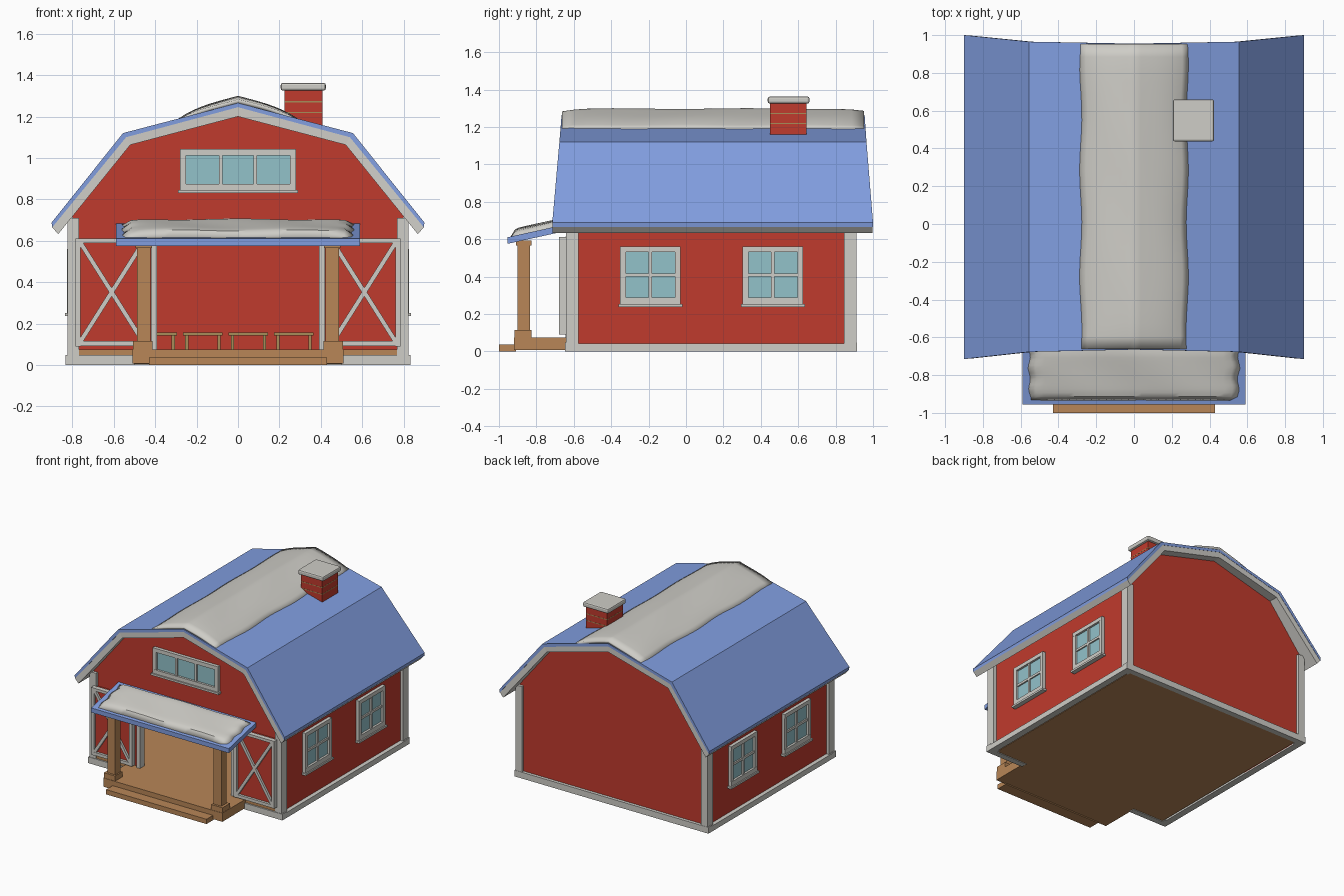
import bpy, bmesh, math
from mathutils import Vector

cube = bpy.data.objects.get("Cube")
if cube:
    bpy.data.objects.remove(cube, do_unlink=True)


def material(name, rgb):
    m = bpy.data.materials.new(name)
    m.use_nodes = True
    m.diffuse_color = (*rgb, 1)
    m.node_tree.nodes["Principled BSDF"].inputs["Base Color"].default_value = (*rgb, 1)
    return m


RED = material("barn red", (0.53, 0.043, 0.026))
WHITE = material("snow white", (0.62, 0.61, 0.57))
BLUE = material("roof blue", (0.22, 0.34, 0.74))
WOOD = material("warm wood", (0.48, 0.24, 0.095))
GLASS = material("pale glass", (0.29, 0.54, 0.59))
KHAKI = material("khaki", (0.39, 0.27, 0.10))


def finish(name, bm, mat):
    bmesh.ops.recalc_face_normals(bm, faces=bm.faces)
    mesh = bpy.data.meshes.new(name)
    bm.to_mesh(mesh)
    bm.free()
    mesh.materials.append(mat)
    ob = bpy.data.objects.new(name, mesh)
    bpy.context.collection.objects.link(ob)
    return ob


def add_box(bm, x0, x1, y0, y1, z0, z1):
    vs = bmesh.ops.create_cube(bm, size=1)["verts"]
    for v in vs:
        v.co = Vector(((x0 + x1) / 2 + v.co.x * (x1 - x0),
                       (y0 + y1) / 2 + v.co.y * (y1 - y0),
                       (z0 + z1) / 2 + v.co.z * (z1 - z0)))
    return vs


def boxes(name, mat, *dims):
    bm = bmesh.new()
    for d in dims:
        add_box(bm, *d)
    return finish(name, bm, mat)


def both(name, mat, *dims):
    # The same boxes on the left and right
    return boxes(name, mat, *dims, *[(-d[1], -d[0], *d[2:]) for d in dims])


def prism(name, mat, pts, y0, y1):
    bm = bmesh.new()
    front = bm.faces.new([bm.verts.new((x, y0, z)) for x, z in pts])
    ext = bmesh.ops.extrude_face_region(bm, geom=[front], use_keep_orig=True)["geom"]
    for v in ext:
        if isinstance(v, bmesh.types.BMVert):
            v.co.y = y1
    return finish(name, bm, mat)


def roof_layer(name, mat, outer, inner, inset=0):
    # Sweep a thin section across the gambrel; gable ends flare out at the eaves
    bm = bmesh.new()
    ends = [(-0.665, 0.955), (-0.677, 0.965), (-0.715, 1.0)]
    stations = []
    for side, k in ((-1, 2), (-1, 1), (1, 0), (1, 1), (1, 2)):
        y0, y1 = ends[k][0] + inset, ends[k][1] - inset
        (ox, oz), (ix, iz) = outer[k], inner[k]
        stations.append([bm.verts.new(c) for c in (
            (side * ox, y0, oz), (side * ox, y1, oz), (side * ix, y1, iz), (side * ix, y0, iz))])
    for a, b in zip(stations, stations[1:]):
        for i in range(4):
            j = (i + 1) % 4
            bm.faces.new((a[i], a[j], b[j], b[i]))
    bm.faces.new(stations[0])
    bm.faces.new(stations[-1])
    return finish(name, bm, mat)


def snow(name, nx, ny, shape):
    bm = bmesh.new()
    bmesh.ops.create_grid(bm, x_segments=nx, y_segments=ny, size=1)
    for v in bm.verts:
        v.co = shape(v.co.x, v.co.y)
    ob = finish(name, bm, WHITE)
    if ob.data.polygons[0].normal.z < 0:
        ob.data.flip_normals()
    mod = ob.modifiers.new("thickness", 'SOLIDIFY')
    mod.thickness, mod.offset = 0.02, -1
    bpy.ops.object.select_all(action='DESELECT')
    ob.select_set(True)
    bpy.context.view_layer.objects.active = ob
    bpy.ops.object.shade_smooth_by_angle(angle=math.radians(35))


# Walls, with an open doorway in the front
gable = [(-0.8, 0.01), (-0.8, 0.72), (-0.53, 1.075), (0, 1.215), (0.53, 1.075), (0.8, 0.72), (0.8, 0.01)]
door = [(0.4, 0.01), (0.4, 0.6), (-0.4, 0.6), (-0.4, 0.01)]
prism("front_wall", RED, gable + door, -0.62, -0.60)
prism("back_wall", RED, gable, 0.87, 0.89)
both("side_walls", RED, (0.78, 0.8, -0.61, 0.88, 0.01, 0.72))

# Floor, porch deck and step
boxes("floor", WOOD, (-0.77, 0.77, -0.635, 0.88, 0.005, 0.075))
boxes("porch_deck", WOOD, (-0.51, 0.51, -0.92, -0.63, 0.008, 0.075))
boxes("porch_step", WOOD, (-0.43, 0.43, -1.0, -0.91, 0, 0.037))

# White corner boards and base boards
both("corner_boards", WHITE, (0.768, 0.824, -0.642, -0.575, 0, 0.71),
     (0.768, 0.824, 0.845, 0.912, 0, 0.71))
both("side_base_boards", WHITE, (0.78, 0.832, -0.62, 0.87, 0, 0.042))
both("front_base_boards", WHITE, (0.5, 0.832, -0.646, -0.6, 0, 0.048))
boxes("back_base_board", WHITE, (-0.832, 0.832, 0.87, 0.914, 0, 0.048))

# Door surround
both("door_jambs", WHITE, (0.39, 0.42, -0.645, -0.59, 0.075, 0.615))
boxes("door_header", WHITE, (-0.42, 0.42, -0.645, -0.59, 0.59, 0.615))

# Open barn doors with cross braces
both("barn_doors", RED, (0.45, 0.775, -0.658, -0.615, 0.095, 0.605))
both("barn_door_frames", WHITE,
     (0.435, 0.46, -0.678, -0.64, 0.09, 0.612), (0.76, 0.785, -0.678, -0.64, 0.09, 0.612),
     (0.45, 0.775, -0.677, -0.64, 0.59, 0.611), (0.45, 0.775, -0.677, -0.64, 0.091, 0.115))
bm = bmesh.new()
for side in (-1, 1):
    for lean in (-1, 1):
        length, angle = math.hypot(0.3, 0.475), math.atan2(0.475, 0.3 * lean)
        vs = add_box(bm, -length / 2, length / 2, -0.675, -0.65, -0.011, 0.011)
        c, s = math.cos(angle), math.sin(angle)
        for v in vs:
            x, z = v.co.x, v.co.z
            v.co.x, v.co.z = side * 0.61 + x * c - z * s, 0.352 + x * s + z * c
finish("barn_door_braces", bm, WHITE)

# Low frames inside, against the back wall
for i in range(4):
    x = -0.485 + 0.22 * i
    boxes(f"low_frame_{i + 1}", KHAKI, (x, x + 0.19, 0.76, 0.84, 0.143, 0.156),
          (x + 0.01, x + 0.025, 0.77, 0.83, 0.07, 0.145),
          (x + 0.165, x + 0.18, 0.77, 0.83, 0.07, 0.145))


# Windows: u runs along the wall, d is the distance out from it
def window(name, place, u0, u1, z0, z1, cols, rows, rim, bar, foot):
    parts = [(u0, u0 + rim, z0, z1, -0.005, 0.025), (u1 - rim, u1, z0, z1, -0.005, 0.025),
             (u0, u1, z1 - rim, z1, -0.005, 0.0255), (u0, u1, z0, z0 + foot, -0.005, 0.0255),
             (u0 - 0.01, u1 + 0.01, z0 - 0.005, z0 + 0.01, -0.005, 0.035)]
    a, b, c, d = u0 + rim, u1 - rim, z0 + foot, z1 - rim
    for i in range(1, cols):
        m = a + (b - a) * i / cols
        parts.append((m - bar / 2, m + bar / 2, c, d, -0.005, 0.02))
    for i in range(1, rows):
        m = c + (d - c) * i / rows
        parts.append((a, b, m - bar / 2, m + bar / 2, -0.005, 0.0195))
    boxes(name + "_frame", WHITE, *[place(*p) for p in parts])
    boxes(name + "_glass", GLASS, place(a, b, c, d, 0.001, 0.009))


def on_front(u0, u1, z0, z1, d0, d1):
    return u0, u1, -0.62 - d1, -0.62 - d0, z0, z1


def on_side(s):
    return lambda u0, u1, z0, z1, d0, d1: (
        *sorted((s * (0.8 + d0), s * (0.8 + d1))), u0, u1, z0, z1)


window("gable_window", on_front, -0.28, 0.28, 0.835, 1.042, 3, 1, 0.03, 0.018, 0.04)
for s, label in ((1, "left"), (-1, "right")):
    window(label + "_front_window", on_side(s), -0.352, -0.03, 0.242, 0.56, 2, 2, 0.03, 0.018, 0.045)
    window(label + "_back_window", on_side(s), 0.303, 0.625, 0.242, 0.56, 2, 2, 0.03, 0.018, 0.045)

# Gambrel roof: blue covering over a white underside
skin = [(0, 1.245), (0.54, 1.1), (0.897, 0.665)]
roof_layer("roof_covering", BLUE, [(0, 1.265), (0.555, 1.12), (0.9, 0.688)], skin)
roof_layer("roof_underside", WHITE, skin, [(0, 1.2), (0.52, 1.063), (0.868, 0.632)], 0.002)


# Snow along the ridge
def ridge_snow(u, v):
    y = 0.145 + 0.807 * v
    x = u * (0.286 + 0.006 * math.sin(9 * v))
    puff = 0.034 * (1 - u ** 4) * (1 - 0.4 * v ** 12)
    puff += 0.002 * math.sin(7 * v + 4 * u) * (1 - u * u)
    return Vector((x, y, 1.264 - 0.263 * abs(x) + puff))


snow("ridge_snow", 16, 24, ridge_snow)

# Porch roof, posts and snow
bm = bmesh.new()
for v in add_box(bm, -0.59, 0.59, -0.955, -0.61, 0.575, 0.61):
    v.co.z += 0.22 * (v.co.y + 0.955)
finish("porch_roof", bm, BLUE)
both("porch_posts", WOOD, (0.422, 0.488, -0.9, -0.835, 0.07, 0.59))
both("post_feet", WOOD, (0.412, 0.508, -0.917, -0.825, 0.07, 0.115))
both("post_caps", WOOD, (0.416, 0.494, -0.908, -0.827, 0.565, 0.592))


def porch_snow(u, v):
    x = 0.555 * u + 0.006 * math.sin(8 * v) * u
    y = -0.79 + 0.145 * v
    puff = 0.036 * math.sqrt(max(0, (1 - u ** 12) * (1 - v ** 8)))
    puff += 0.003 * math.sin(6 * u + 2 * v)
    return Vector((x, y, 0.61 + 0.22 * (y + 0.955) + puff))


snow("porch_snow", 28, 14, porch_snow)

# Chimney with mortar lines and a snowy cap
boxes("chimney", RED, (0.225, 0.407, 0.45, 0.643, 1.1, 1.33))
boxes("chimney_mortar", KHAKI, *[(0.224, 0.408, 0.449, 0.644, z, z + 0.006) for z in (1.216, 1.268)])
cap = boxes("chimney_cap", WHITE, (0.206, 0.424, 0.437, 0.66, 1.325, 1.362))
bevel = cap.modifiers.new("soft_edges", 'BEVEL')
bevel.width, bevel.segments = 0.01, 2
